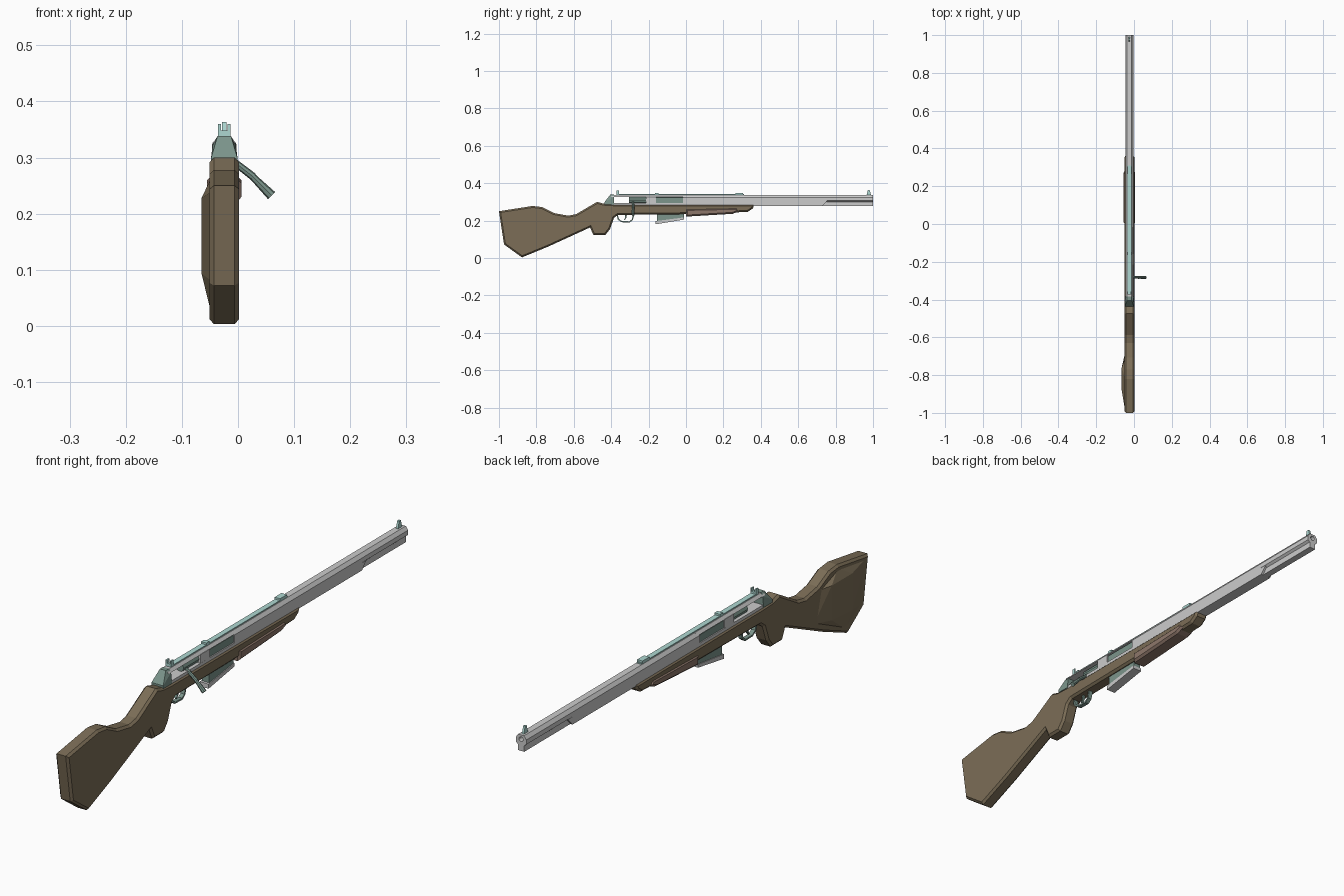
import bpy, bmesh, math
from mathutils import Vector

if "Cube" in bpy.data.objects:
    bpy.data.objects.remove(bpy.data.objects["Cube"])

CX = -0.0245  # centre plane of the rifle


def material(name, rgb):
    m = bpy.data.materials.new(name)
    m.diffuse_color = (*rgb, 1)
    m.use_nodes = True
    m.node_tree.nodes["Principled BSDF"].inputs["Base Color"].default_value = m.diffuse_color
    return m


WOOD = material("dark_wood", (0.20, 0.155, 0.095))
RED_WOOD = material("red_wood", (0.27, 0.185, 0.145))
GREEN = material("green_steel", (0.20, 0.30, 0.26))
TEAL = material("pale_teal", (0.42, 0.68, 0.64))


def finish(name, bm, mat=None):
    bmesh.ops.recalc_face_normals(bm, faces=bm.faces)
    me = bpy.data.meshes.new(name)
    bm.to_mesh(me)
    bm.free()
    ob = bpy.data.objects.new(name, me)
    bpy.context.collection.objects.link(ob)
    if mat:
        me.materials.append(mat)
    return ob


def prism(name, loop, offset, mat=None, rim=0):
    """Extrude a closed loop; optionally chamfer the rims of both end faces."""
    bm = bmesh.new()
    f = bm.faces.new([bm.verts.new(p) for p in loop])
    ext = bmesh.ops.extrude_face_region(bm, geom=[f])
    new = [v for v in ext["geom"] if isinstance(v, bmesh.types.BMVert)]
    bmesh.ops.translate(bm, verts=new, vec=offset)
    if not any(f in v.link_faces for v in bm.verts if f.is_valid):
        bm.faces.new([v for v in bm.verts if v not in new])
    bmesh.ops.holes_fill(bm, edges=bm.edges[:])
    if rim:
        edges = [e for e in bm.edges if abs(e.verts[0].co.x - e.verts[1].co.x) < 1e-5]
        bmesh.ops.bevel(bm, geom=edges, offset=rim, segments=1, affect='EDGES')
    return finish(name, bm, mat)


def side(name, pts, half, mat=None, rim=0):
    return prism(name, [(CX - half, y, z) for y, z in pts], (2 * half, 0, 0), mat, rim)


def section(name, half_pts, y0, y1, mat=None):
    loop = [(CX + x, y0, z) for x, z in half_pts]
    loop += [(CX - x, y0, z) for x, z in reversed(half_pts)]
    return prism(name, loop, (0, y1 - y0, 0), mat)


def box(name, half, y0, y1, z0, z1, mat=None):
    return side(name, [(y0, z0), (y1, z0), (y1, z1), (y0, z1)], half, mat)


def hull(name, pts, mat=None):
    bm = bmesh.new()
    for p in pts:
        bm.verts.new(p)
    bmesh.ops.convex_hull(bm, input=bm.verts[:])
    bmesh.ops.dissolve_limit(bm, angle_limit=0.02, verts=bm.verts[:], edges=bm.edges[:])
    return finish(name, bm, mat)


def rod(name, a, b, r1, r2, mat=None, sides=8):
    a, b = Vector(a), Vector(b)
    bm = bmesh.new()
    bmesh.ops.create_cone(bm, cap_ends=True, segments=sides, radius1=r1, radius2=r2, depth=(b - a).length)
    ob = finish(name, bm, mat)
    ob.location = (a + b) / 2
    ob.rotation_euler = (b - a).to_track_quat('Z', 'Y').to_euler()
    return ob


# One-piece stock with pistol grip
side("stock", [
    (-1.0, .25), (-.82, .278), (-.77, .272), (-.706, .24), (-.63, .226), (-.588, .234),
    (-.475, .30), (-.44, .29), (-.39, .287), (.364, .285), (.358, .265), (.33, .246),
    (.0, .234), (-.364, .23), (-.385, .214), (-.406, .155), (-.432, .122), (-.495, .122),
    (-.513, .163), (-.738, .06), (-.877, .003), (-.973, .072)], .0265, WOOD, .008)

# Raised cheek pad on the left of the butt
outer = [(-.99, .24), (-.82, .265), (-.71, .225), (-.68, .11), (-.87, .02), (-.965, .08)]
inner = [(-.88, .228), (-.76, .228), (-.76, .10), (-.88, .093)]
hull("cheek_pad", [(-.047, y, z) for y, z in outer] + [(-.065, y, z) for y, z in inner]
     + [(-.03, y, z) for y, z in outer], WOOD)

# Reddish forend grip
side("forend_grip", [(0, .221), (.25, .236), (.285, .25), (.27, .268), (0, .262)], .0305, RED_WOOD, .008)

# Barrel: full housing, then front length with recessed lower sides
top = [(.0215, .324), (.012, .337)]
section("barrel_housing", [(.0215, .278)] + top, -.015, .73)
muzzle = section("front_barrel", [(.013, .278), (.013, .300), (.0215, .307)] + top, .72, 1.0)
bore = rod("bore_cutter", (CX, .93, .321), (CX, 1.02, .321), .009, .009, sides=12)
bore.hide_render = True
bore.hide_viewport = True
cut = muzzle.modifiers.new("bore", 'BOOLEAN')
cut.operation = 'DIFFERENCE'
cut.solver = 'EXACT'
cut.object = bore
side("groove_end", [(.72, .278), (.73, .278), (.755, .306), (.72, .306)], .0213)

# Open receiver: rails, pillar, bolt and rear cap
box("receiver_floor", .0215, -.40, 0, .276, .295)
section("receiver_roof", [(.0205, .326), (.012, .337)], -.40, 0)
box("receiver_pillar", .0213, -.215, -.16, .29, .327)
rod("bolt_body", (CX, -.305, .309), (CX, -.01, .309), .016, .016, GREEN)
box("bolt_carrier", .017, -.16, -.01, .29, .322, GREEN)
hull("rear_cap", [(CX + s * w, y, z) for s in (-1, 1) for w, y, z in (
    (.024, -.437, .286), (.024, -.385, .286), (.024, -.437, .297), (.02, -.385, .326),
    (.012, -.405, .338), (.012, -.385, .338))], GREEN)

# Bolt handle on the right
rod("bolt_arm", (CX, -.283, .306), (.028, -.283, .265), .006, .007, GREEN)
rod("bolt_knob", (.024, -.283, .268), (.060, -.283, .232), .006, .009, GREEN)

# Magazine and floor plate
side("magazine", [(-.155, .195), (-.012, .215), (-.012, .25), (-.155, .25)], .015, GREEN)
side("magazine_plate", [(-.163, .18), (-.01, .205), (-.01, .217), (-.163, .197)], .018)

# Trigger guard loop and trigger
guard = [(-.372, .232), (-.365, .205), (-.345, .191), (-.30, .190), (-.284, .203), (-.275, .236)]
inside = [(-.282, .236), (-.290, .206), (-.303, .196), (-.343, .197), (-.358, .208), (-.365, .232)]
side("trigger_guard", guard + inside, .008, GREEN)
side("trigger", [(-.325, .235), (-.316, .235), (-.318, .215), (-.328, .202), (-.331, .205), (-.325, .217)],
     .004, GREEN)

# Top rib and sights
box("top_rib", .010, -.37, .31, .335, .341, TEAL)
box("rib_front_block", .011, .265, .305, .336, .348, TEAL)
box("rib_middle_block", .011, -.165, -.148, .336, .348, TEAL)
section("rear_sight", [(.011, .336), (.011, .360), (.006, .360), (.006, .348)], -.372, -.358, TEAL)
side("front_sight", [(.965, .335), (.99, .335), (.982, .363), (.972, .363)], .004, TEAL)
